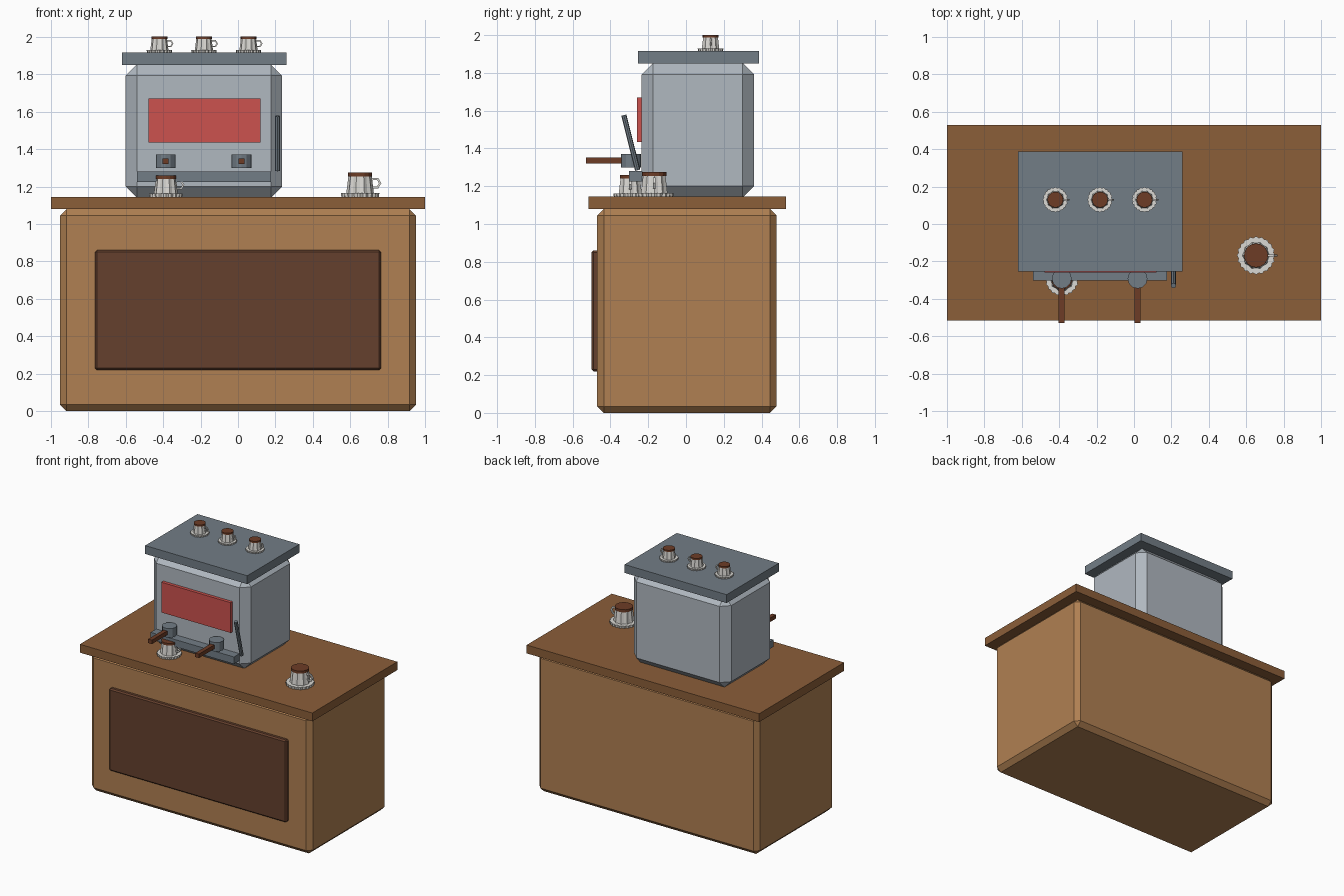
import bpy, bmesh, math
from mathutils import Matrix, Vector

cube = bpy.data.objects.get("Cube")
if cube:
    bpy.data.objects.remove(cube, do_unlink=True)


def material(name, r, g, b):
    lin = [(c / 255 / 12.92) if c < 11 else ((c / 255 + 0.055) / 1.055) ** 2.4 for c in (r, g, b)]
    m = bpy.data.materials.new(name)
    m.use_nodes = True
    m.diffuse_color = (*lin, 1)
    m.node_tree.nodes["Principled BSDF"].inputs["Base Color"].default_value = (*lin, 1)
    return m


light_wood = material("light wood", 176, 128, 82)
mid_wood = material("counter wood", 139, 94, 57)
dark_wood = material("dark wood", 101, 64, 45)
steel = material("pale steel", 176, 184, 192)
dark_steel = material("dark steel", 114, 125, 134)
red = material("red panel", 204, 82, 78)
china = material("white china", 218, 216, 211)
coffee = material("coffee", 109, 60, 38)


def finish(name, bm, mat):
    bmesh.ops.recalc_face_normals(bm, faces=bm.faces)
    mesh = bpy.data.meshes.new(name)
    bm.to_mesh(mesh)
    bm.free()
    mesh.materials.append(mat)
    ob = bpy.data.objects.new(name, mesh)
    bpy.context.collection.objects.link(ob)
    return ob


def box(name, mat, x, y, z, chamfer=0):
    """Box from (min, max) pairs, with an optional one-step chamfer."""
    bm = bmesh.new()
    bmesh.ops.create_cube(bm, size=1)
    for v in bm.verts:
        v.co = [sum(r) / 2 + c * (r[1] - r[0]) for r, c in zip((x, y, z), v.co)]
    if chamfer:
        bmesh.ops.bevel(bm, geom=bm.edges[:], offset=chamfer, segments=1,
                        affect='EDGES', clamp_overlap=True)
    return finish(name, bm, mat)


def rod(name, mat, a, b, radius, sides):
    """Cylinder between two points."""
    a, b = Vector(a), Vector(b)
    bm = bmesh.new()
    turn = (b - a).to_track_quat('Z', 'Y').to_matrix().to_4x4()
    bmesh.ops.create_cone(bm, cap_ends=True, segments=sides, radius1=radius, radius2=radius,
                          depth=(b - a).length, matrix=Matrix.Translation((a + b) / 2) @ turn)
    return finish(name, bm, mat)


def fluted(name, mat, centre, profile, points, depth, scale):
    """Lathe with every second point pulled inwards to make flutes."""
    bm = bmesh.new()
    rings = []
    for r, z in profile:
        ring = []
        for i in range(points):
            a = 2 * math.pi * i / points
            rr = r * (1 - depth * (i % 2))
            p = Vector((rr * math.cos(a), rr * math.sin(a), z)) * scale
            ring.append(bm.verts.new(p + Vector(centre)))
        rings.append(ring)
    for low, high in zip(rings, rings[1:]):
        for i in range(points):
            j = (i + 1) % points
            bm.faces.new((low[i], low[j], high[j], high[i]))
    bm.faces.new(rings[0])
    bm.faces.new(rings[-1])
    return finish(name, bm, mat)


def ring_handle(name, mat, centre, major, minor):
    """Six-sided ring standing in the xz plane."""
    bm = bmesh.new()
    n, k = 6, 4
    rows = []
    for i in range(n):
        a = 2 * math.pi * i / n
        row = []
        for j in range(k):
            t = 2 * math.pi * (j + 0.5) / k
            r = major + minor * math.cos(t)
            row.append(bm.verts.new(Vector(centre) + Vector(
                (r * math.cos(a), minor * math.sin(t), r * math.sin(a)))))
        rows.append(row)
    for i in range(n):
        for j in range(k):
            p, q = rows[i], rows[(i + 1) % n]
            bm.faces.new((p[j], q[j], q[(j + 1) % k], p[(j + 1) % k]))
    return finish(name, bm, mat)


def cup(name, x, y, z, s):
    fluted(name + "_saucer", china, (x, y, z), [(0.1, 0), (0.103, 0.02)], 40, 0.08, s)
    fluted(name + "_body", china, (x, y, z), [(0.074, 0.015), (0.061, 0.122)], 20, 0.1, s)
    rod(name + "_coffee", coffee, (x, y, z + 0.11 * s), (x, y, z + 0.13 * s), 0.064 * s, 16)
    ring_handle(name + "_handle", china, (x + 0.08 * s, y, z + 0.073 * s), 0.027 * s, 0.009 * s)


# Counter
box("counter_base", light_wood, (-0.95, 0.95), (-0.47, 0.48), (0, 1.08), 0.035)
box("counter_top", mid_wood, (-1, 1), (-0.515, 0.53), (1.08, 1.145))
box("front_panel", dark_wood, (-0.763, 0.763), (-0.5, -0.46), (0.22, 0.86), 0.01)

# Coffee machine
box("machine_body", steel, (-0.6, 0.236), (-0.235, 0.36), (1.14, 1.852), 0.06)
box("machine_top", dark_steel, (-0.62, 0.258), (-0.255, 0.387), (1.85, 1.915))
box("display_panel", red, (-0.478, 0.119), (-0.26, -0.225), (1.435, 1.67))
box("drip_bar", dark_steel, (-0.54, 0.177), (-0.303, -0.225), (1.225, 1.28))
rod("steam_wand", dark_steel, (0.211, -0.256, 1.285), (0.211, -0.329, 1.576), 0.014, 8)

# Brewing heads and their handles
for side, x in (("right", -0.386), ("left", 0.019)):
    rod(side + "_brew_head", dark_steel, (x, -0.292, 1.3), (x, -0.292, 1.37), 0.053, 12)
    box(side + "_brew_handle", coffee, (x - 0.016, x + 0.016), (-0.53, -0.3), (1.32, 1.351))

# Cups on the machine and on the counter
for i, x in enumerate((-0.42, -0.182, 0.056)):
    cup("top_cup_%d" % (i + 1), x, 0.13, 1.915, 0.66)
cup("brewing_cup", -0.385, -0.295, 1.145, 0.87)
cup("serving_cup", 0.652, -0.168, 1.145, 1)
